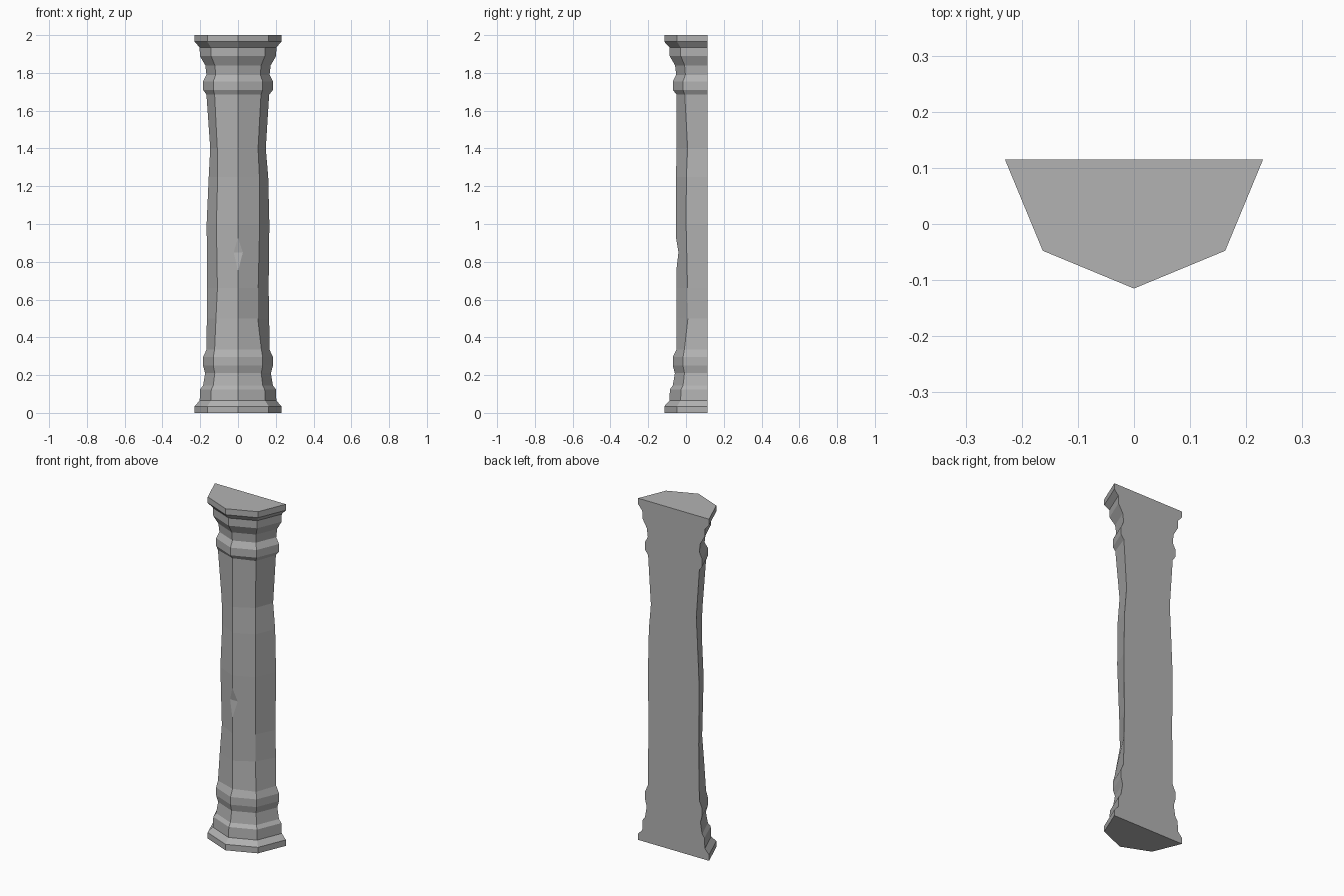
import bpy
import bmesh
from math import pi, cos, sin

cube = bpy.data.objects.get("Cube")
if cube:
    bpy.data.objects.remove(cube)

stone = bpy.data.materials.new("grey stone")
stone.use_nodes = True
stone.diffuse_color = (0.45, 0.45, 0.45, 1)
stone.node_tree.nodes["Principled BSDF"].inputs["Base Color"].default_value = (0.45, 0.45, 0.45, 1)

BACK = 0.115  # wall plane, holds the centre of the half octagon


def make_object(name, bm):
    bmesh.ops.recalc_face_normals(bm, faces=bm.faces)
    mesh = bpy.data.meshes.new(name)
    bm.to_mesh(mesh)
    bm.free()
    mesh.materials.append(stone)
    obj = bpy.data.objects.new(name, mesh)
    bpy.context.collection.objects.link(obj)
    return obj


def regular(pairs):
    return [(z, [r] * 5) for z, r in pairs]


# Mouldings: height and radius
base = regular([(0, .23), (.035, .23), (.065, .203), (.125, .2),
                (.145, .185), (.21, .174), (.25, .185), (.295, .185)])
capital = regular([(1.71, .185), (1.755, .185), (1.79, .167), (1.84, .173),
                   (1.89, .202), (1.935, .203), (1.965, .23), (2, .23)])

# Worn shaft: height and the radius of each corner, from -x round to +x
shaft = [(.335, (.167, .175, .165, .175, .167)),
         (.5, (.165, .165, .165, .148, .165)),
         (.66, (.163, .154, .166, .151, .162)),
         (1.0, (.166, .162, .168, .162, .166)),
         (1.25, (.155, .152, .167, .160, .160)),
         (1.4, (.147, .155, .166, .150, .147)),
         (1.685, (.167, .175, .165, .172, .165))]

# Half column skinned through all the rings
bm = bmesh.new()
rings = []
for z, radii in base + shaft + capital:
    rings.append([bm.verts.new((-r * cos(i * pi / 4), BACK - r * sin(i * pi / 4), z))
                  for i, r in enumerate(radii)])
for low, high in zip(rings, rings[1:]):
    for i in range(5):
        j = (i + 1) % 5
        bm.faces.new((low[i], low[j], high[j], high[i]))
bm.faces.new(rings[0])
bm.faces.new(rings[-1])
column = make_object("half_column", bm)

# Wedge that chips the front ridge
bm = bmesh.new()
profile = [(-.04, .85), (-.068, 1.02), (-.068, .61)]
ends = [[bm.verts.new((x, y, z)) for y, z in profile] for x in (-.1, .1)]
for end in ends:
    bm.faces.new(end)
for i in range(3):
    j = (i + 1) % 3
    bm.faces.new((ends[0][i], ends[0][j], ends[1][j], ends[1][i]))
cutter = make_object("chip_cutter", bm)
cutter.hide_render = True
cutter.hide_viewport = True

chip = column.modifiers.new("chip", "BOOLEAN")
chip.operation = "DIFFERENCE"
chip.solver = "EXACT"
chip.object = cutter
